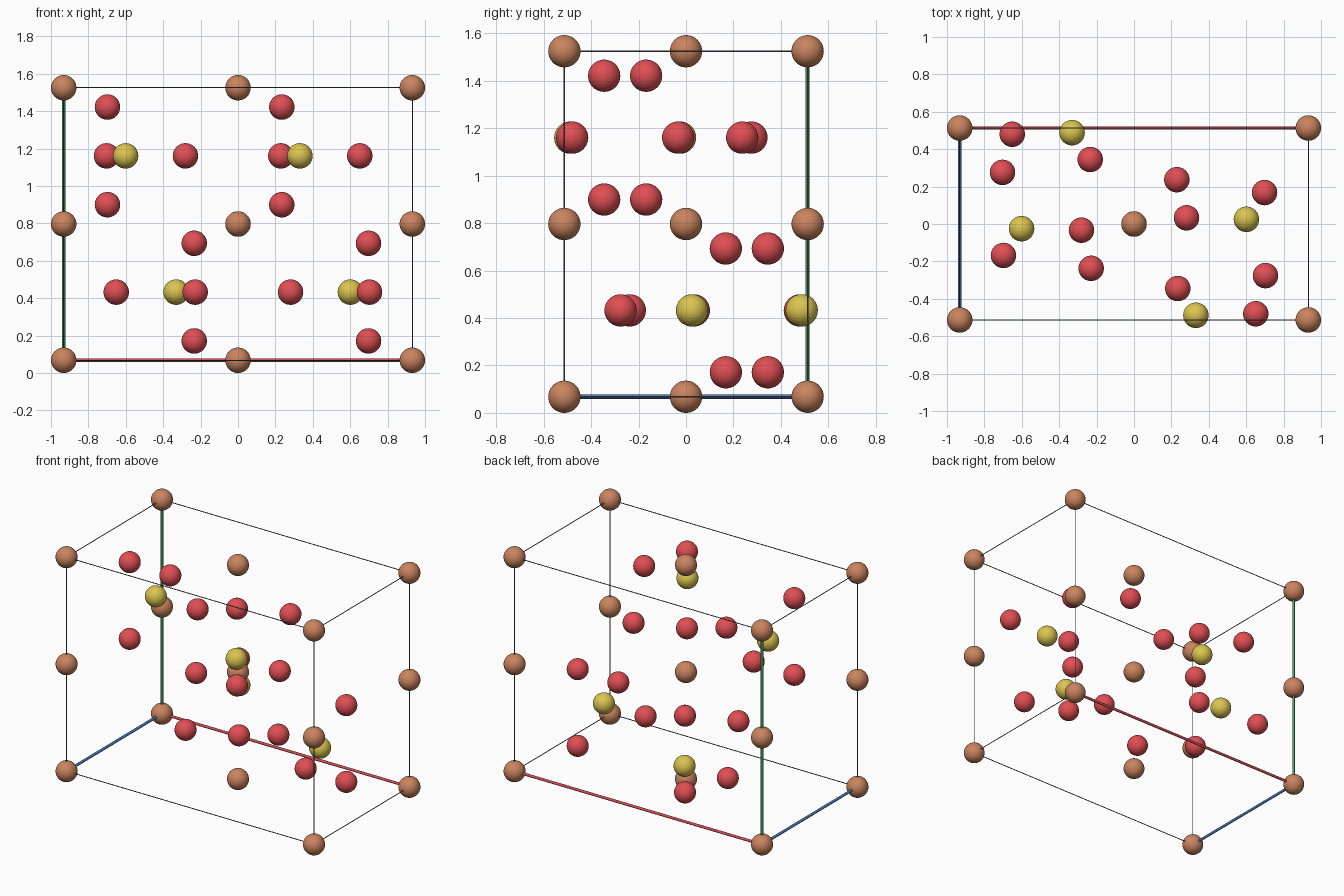
import bpy, bmesh
from mathutils import Vector

if "Cube" in bpy.data.objects:
    bpy.data.objects.remove(bpy.data.objects["Cube"])

R = 0.068                          # atom radius
A, C, H = 0.932, 0.513, 1.457      # half length, half depth, full height of cell
Z0 = 0.068
ZC = Z0 + H / 2
Q = H / 4


def material(name, srgb):
    m = bpy.data.materials.new(name)
    lin = [((v / 255 + 0.055) / 1.055) ** 2.4 for v in srgb]
    m.diffuse_color = (*lin, 1)
    m.use_nodes = True
    m.node_tree.nodes["Principled BSDF"].inputs["Base Color"].default_value = m.diffuse_color
    return m


brown = material("copper brown", (202, 132, 95))
red = material("atom red", (224, 78, 84))
yellow = material("atom yellow", (219, 197, 80))
grey = material("edge slate grey", (98, 104, 114))
axis_red = material("axis red", (212, 80, 88))
axis_green = material("axis green", (75, 160, 95))
axis_blue = material("axis blue", (75, 125, 190))

# One shared smooth ball mesh per colour
balls = {}


def ball_mesh(mat):
    if mat.name not in balls:
        me = bpy.data.meshes.new("ball")
        bm = bmesh.new()
        bmesh.ops.create_uvsphere(bm, u_segments=40, v_segments=20, radius=R)
        for f in bm.faces:
            f.smooth = True
        bm.to_mesh(me)
        bm.free()
        me.materials.append(mat)
        balls[mat.name] = me
    return balls[mat.name]


def atom(name, mat, pos):
    ob = bpy.data.objects.new(name, ball_mesh(mat))
    ob.location = pos
    bpy.context.collection.objects.link(ob)


def rod(name, mat, p, q, radius):
    p, q = Vector(p), Vector(q)
    bpy.ops.mesh.primitive_cylinder_add(vertices=12, radius=radius,
                                        depth=(q - p).length, location=(p + q) / 2)
    ob = bpy.context.object
    ob.name = name
    ob.rotation_mode = 'QUATERNION'
    ob.rotation_quaternion = (q - p).to_track_quat('Z', 'Y')
    ob.data.materials.append(mat)
    bpy.ops.object.shade_smooth_by_angle()


# Metal atoms: corner columns and centre column, three levels each
for x, y in [(-A, -C), (-A, C), (A, -C), (A, C), (0, 0)]:
    for k in range(3):
        atom("metal_atom", brown, (x, y, Z0 + k * H / 2))


# Upper-half atom, its glide copy half a cell along x, and both inverted through the centre
def glide_family(name, mat, x, y, dz):
    y2 = -C - y
    if y2 < -C:
        y2 += 2 * C
    for px, py in [(x, y), (x + A, y2)]:
        atom(name, mat, (px, py, ZC + dz))
        atom(name, mat, (-px, -py, ZC - dz))


glide_family("sulfur_atom", yellow, -0.601, -0.025, Q)
glide_family("oxygen_atom", red, -0.703, 0.276, Q)
glide_family("oxygen_atom", red, -0.281, -0.033, Q)
for off in (-0.261, 0.261):
    glide_family("oxygen_atom", red, -0.698, -0.168, Q + off)

# Cell frame: thin grey edges, with three coloured axes from the back left bottom corner
lo, hi = Z0, Z0 + H
T, AX = 0.0027, 0.0088
for y in (-C, C):
    for z in (lo, hi):
        if (y, z) != (C, lo):
            rod("cell_edge_x", grey, (-A, y, z), (A, y, z), T)
for x in (-A, A):
    for z in (lo, hi):
        if (x, z) != (-A, lo):
            rod("cell_edge_y", grey, (x, -C, z), (x, C, z), T)
    for y in (-C, C):
        if (x, y) != (-A, C):
            rod("cell_edge_z", grey, (x, y, lo), (x, y, hi), T)
origin = (-A, C, lo)
rod("axis_x", axis_red, origin, (A, C, lo), AX)
rod("axis_y", axis_blue, origin, (-A, -C, lo), AX)
rod("axis_z", axis_green, origin, (-A, C, hi), AX)
